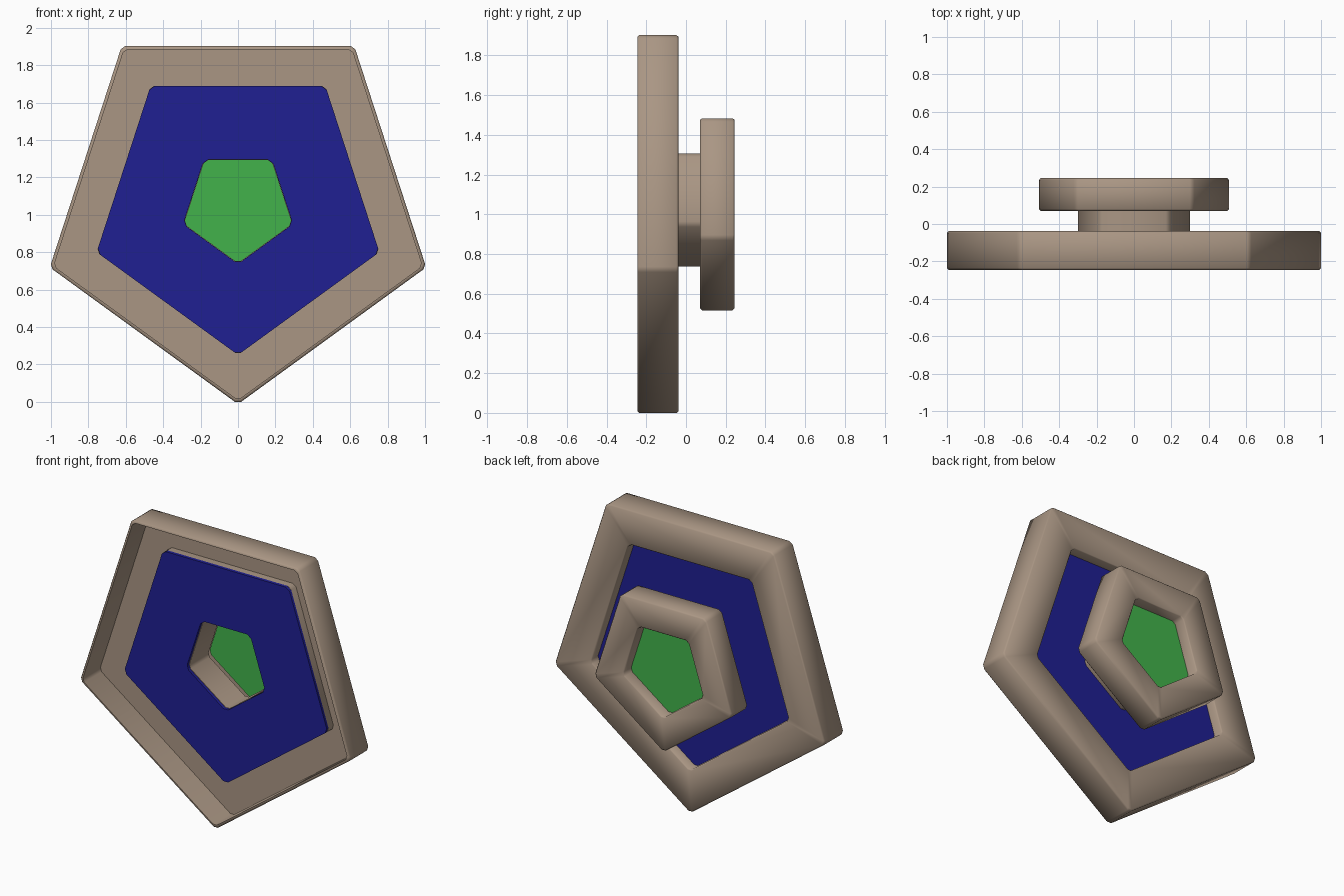
import bpy, bmesh, math

if "Cube" in bpy.data.objects:
    bpy.data.objects.remove(bpy.data.objects["Cube"])

CENTRE_Z = 1.046


def material(name, rgb):
    m = bpy.data.materials.new(name)
    m.diffuse_color = (*rgb, 1)
    m.use_nodes = True
    m.node_tree.nodes["Principled BSDF"].inputs["Base Color"].default_value = m.diffuse_color
    return m


tan = material("tan", (0.40, 0.305, 0.23))
blue = material("blue", (0.014, 0.014, 0.29))
green = material("green", (0.055, 0.45, 0.07))


def pentagon(r, y, cut):
    """Downward-pointing pentagon with its corners clipped by cut along each edge."""
    corners = [(r * math.sin(math.tau * i / 5), -r * math.cos(math.tau * i / 5)) for i in range(5)]
    t = cut / (2 * r * math.sin(math.pi / 5))
    pts = []
    for i, (x, z) in enumerate(corners):
        for nx, nz in (corners[i - 1], corners[(i + 1) % 5]):
            pts.append((x + (nx - x) * t, y, CENTRE_Z + z + (nz - z) * t))
    return pts


def sweep(name, profile, mat, cut, closed=True):
    """Sweep a (radius, y) profile round the pentagon; open profiles get end caps."""
    bm = bmesh.new()
    loops = [[bm.verts.new(p) for p in pentagon(r, y, cut)] for r, y in profile]
    n = len(loops)
    for k in range(n if closed else n - 1):
        a, b = loops[k], loops[(k + 1) % n]
        for i in range(10):
            j = (i + 1) % 10
            bm.faces.new((a[i], a[j], b[j], b[i]))
    if not closed:
        bm.faces.new(loops[0])
        bm.faces.new(loops[-1])
    bmesh.ops.recalc_face_normals(bm, faces=bm.faces)
    mesh = bpy.data.meshes.new(name)
    bm.to_mesh(mesh)
    bm.free()
    mesh.materials.append(mat)
    ob = bpy.data.objects.new(name, mesh)
    bpy.context.collection.objects.link(ob)
    bpy.ops.object.select_all(action='DESELECT')
    ob.select_set(True)
    bpy.context.view_layer.objects.active = ob
    bpy.ops.object.shade_smooth_by_angle(angle=math.radians(60))
    return ob


# Front frame: thin shell, open to the front, stepping forward again at the panel
sweep("front_frame", [
    (1.036, -0.245), (1.048, -0.245), (1.058, -0.235), (1.058, -0.048), (1.048, -0.038),
    (0.780, -0.038), (0.772, -0.046), (0.772, -0.112), (0.795, -0.112), (0.795, -0.060),
    (1.036, -0.060)], tan, 0.018)

# Blue ring panel
sweep("blue_panel", [(0.795, -0.130), (0.795, -0.108), (0.308, -0.108), (0.308, -0.130)],
      blue, 0.022)

# Hollow neck joining the panel to the rear frame
sweep("neck", [(0.320, -0.110), (0.320, 0.092), (0.304, 0.092), (0.304, -0.110)], tan, 0.018)

# Rear frame: hollow shell, flanged at the neck and stepping in to the plate
sweep("rear_frame", [
    (0.312, 0.070), (0.530, 0.070), (0.540, 0.080), (0.540, 0.235), (0.530, 0.245),
    (0.320, 0.245), (0.312, 0.237), (0.312, 0.160), (0.332, 0.160), (0.332, 0.223),
    (0.518, 0.223), (0.518, 0.092), (0.312, 0.092)], tan, 0.018)

# Green plate closing the rear frame
sweep("green_plate", [(0.332, 0.143), (0.332, 0.165)], green, 0.02, closed=False)
